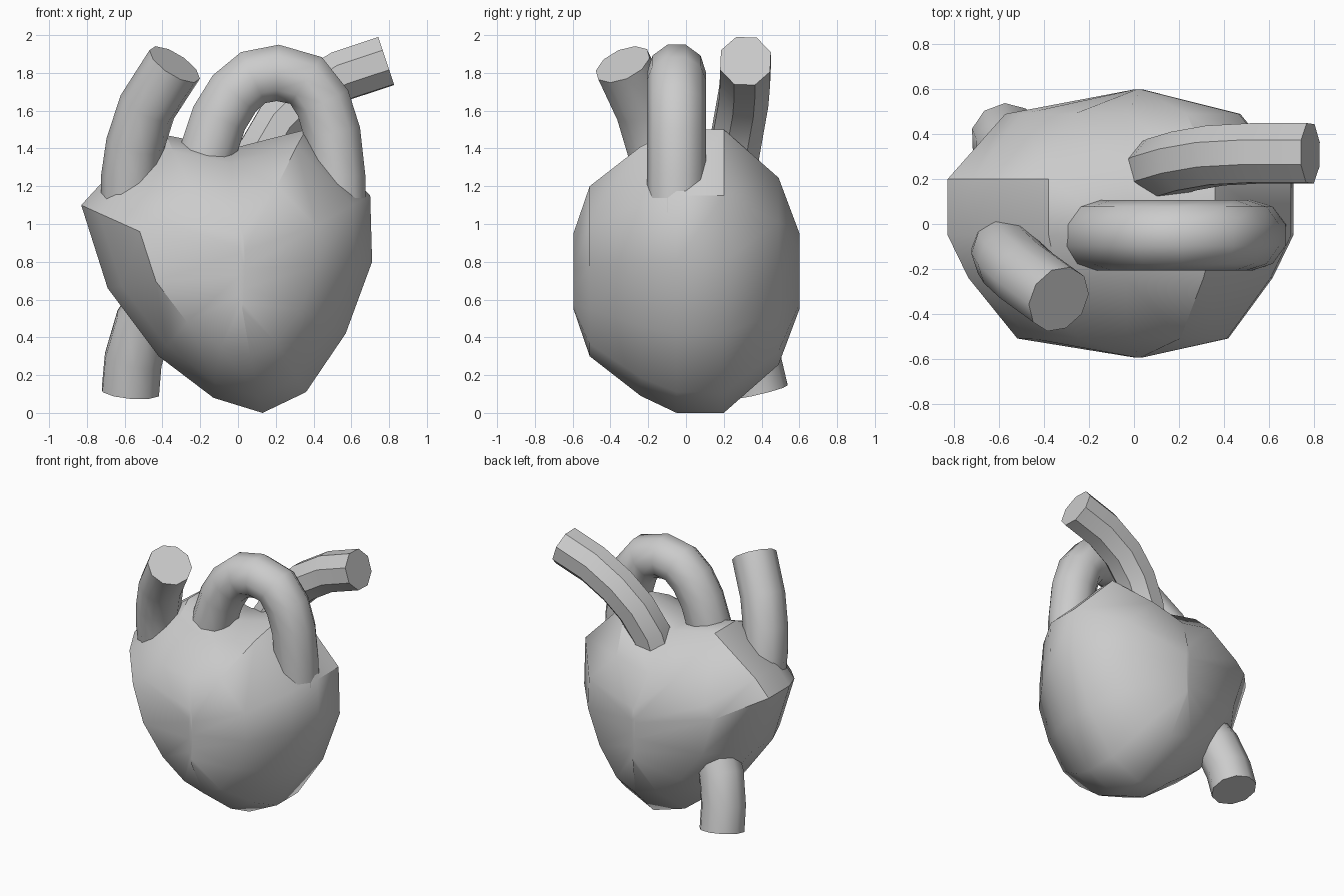
import bpy
import bmesh
from math import radians

cube = bpy.data.objects.get("Cube")
if cube:
    bpy.data.objects.remove(cube, do_unlink=True)

GREY = (0.6, 0.6, 0.6, 1.0)
grey = bpy.data.materials.new("plain_grey")
grey.use_nodes = True
grey.diffuse_color = GREY
grey.node_tree.nodes["Principled BSDF"].inputs["Base Color"].default_value = GREY


def activate(obj):
    bpy.ops.object.select_all(action="DESELECT")
    obj.select_set(True)
    bpy.context.view_layer.objects.active = obj


def finish(obj):
    activate(obj)
    obj.data.materials.clear()
    obj.data.materials.append(grey)
    bpy.ops.object.shade_smooth_by_angle(angle=radians(42))


def vessel(name, radius, points, rounding):
    """Round tube with closed ends swept along a path."""
    curve = bpy.data.curves.new(name, "CURVE")
    curve.dimensions = "3D"
    curve.bevel_depth = radius
    curve.bevel_resolution = rounding
    curve.use_fill_caps = True
    spline = curve.splines.new("POLY")
    spline.points.add(len(points) - 1)
    for target, point in zip(spline.points, points):
        target.co = (*point, 1)
    obj = bpy.data.objects.new(name, curve)
    bpy.context.collection.objects.link(obj)
    activate(obj)
    bpy.ops.object.convert(target="MESH")
    obj = bpy.context.object
    bm = bmesh.new()
    bm.from_mesh(obj.data)
    bmesh.ops.remove_doubles(bm, verts=bm.verts, dist=0.0005)
    bmesh.ops.recalc_face_normals(bm, faces=bm.faces)
    bm.to_mesh(obj.data)
    bm.free()
    finish(obj)


# Heart body: a two-lobed outline (x, z) lofted from front to back
outline = [(0.13, 0.0), (0.36, 0.11), (0.57, 0.42), (0.71, 0.80), (0.70, 1.15),
           (0.36, 1.50), (-0.03, 1.40), (-0.38, 1.47), (-0.72, 1.22),
           (-0.83, 1.10), (-0.69, 0.66), (-0.42, 0.30), (-0.13, 0.08)]
# depth, width scale, height scale, centre x
sections = [(-0.595, 0.02, 0.27, 0.02), (-0.51, 0.61, 0.6, -0.05),
            (-0.24, 0.88, 0.88, -0.06), (-0.05, 1, 1, -0.06), (0.2, 1, 1, -0.06),
            (0.49, 0.68, 0.66, -0.05), (0.6, 0.02, 0.27, 0.02)]
bm = bmesh.new()
rings = [[bm.verts.new((cx + (x + 0.06) * sx, y, 0.75 + (z - 0.75) * sz))
          for x, z in outline] for y, sx, sz, cx in sections]
n = len(outline)
for a, b in zip(rings, rings[1:]):
    for i in range(n):
        j = (i + 1) % n
        bm.faces.new((a[i], a[j], b[j], b[i]))
bm.faces.new(rings[0])
bm.faces.new(rings[-1])
bmesh.ops.recalc_face_normals(bm, faces=bm.faces)
mesh = bpy.data.meshes.new("heart_body")
bm.to_mesh(mesh)
bm.free()
body = bpy.data.objects.new("heart_body", mesh)
bpy.context.collection.objects.link(body)
finish(body)

# Arch over the top
arch = [(-0.2, 1.2), (-0.16, 1.38), (-0.1, 1.56), (-0.02, 1.69), (0.08, 1.775),
        (0.21, 1.8), (0.36, 1.76), (0.45, 1.64), (0.5, 1.48), (0.525, 1.25), (0.53, 1.05)]
vessel("arch_vessel", 0.157, [(x, -0.05, z) for x, z in arch], 3)

# Right front vessel leaning inwards
vessel("right_front_vessel", 0.155,
       [(-0.57, -0.1, 1.08), (-0.57, -0.13, 1.25), (-0.545, -0.17, 1.42),
        (-0.48, -0.23, 1.62), (-0.335, -0.335, 1.845)], 3)

# Rear vessel bending out to the left
vessel("left_rear_vessel", 0.143,
       [(0.08, 0.23, 1.2), (0.12, 0.25, 1.36), (0.22, 0.28, 1.53),
        (0.36, 0.305, 1.67), (0.55, 0.315, 1.785), (0.785, 0.315, 1.863)], 2)

# Lower rear vessel hanging down
vessel("lower_rear_vessel", 0.158,
       [(-0.57, 0.385, 0.11), (-0.555, 0.345, 0.28), (-0.5, 0.29, 0.47),
        (-0.36, 0.2, 0.68)], 3)
